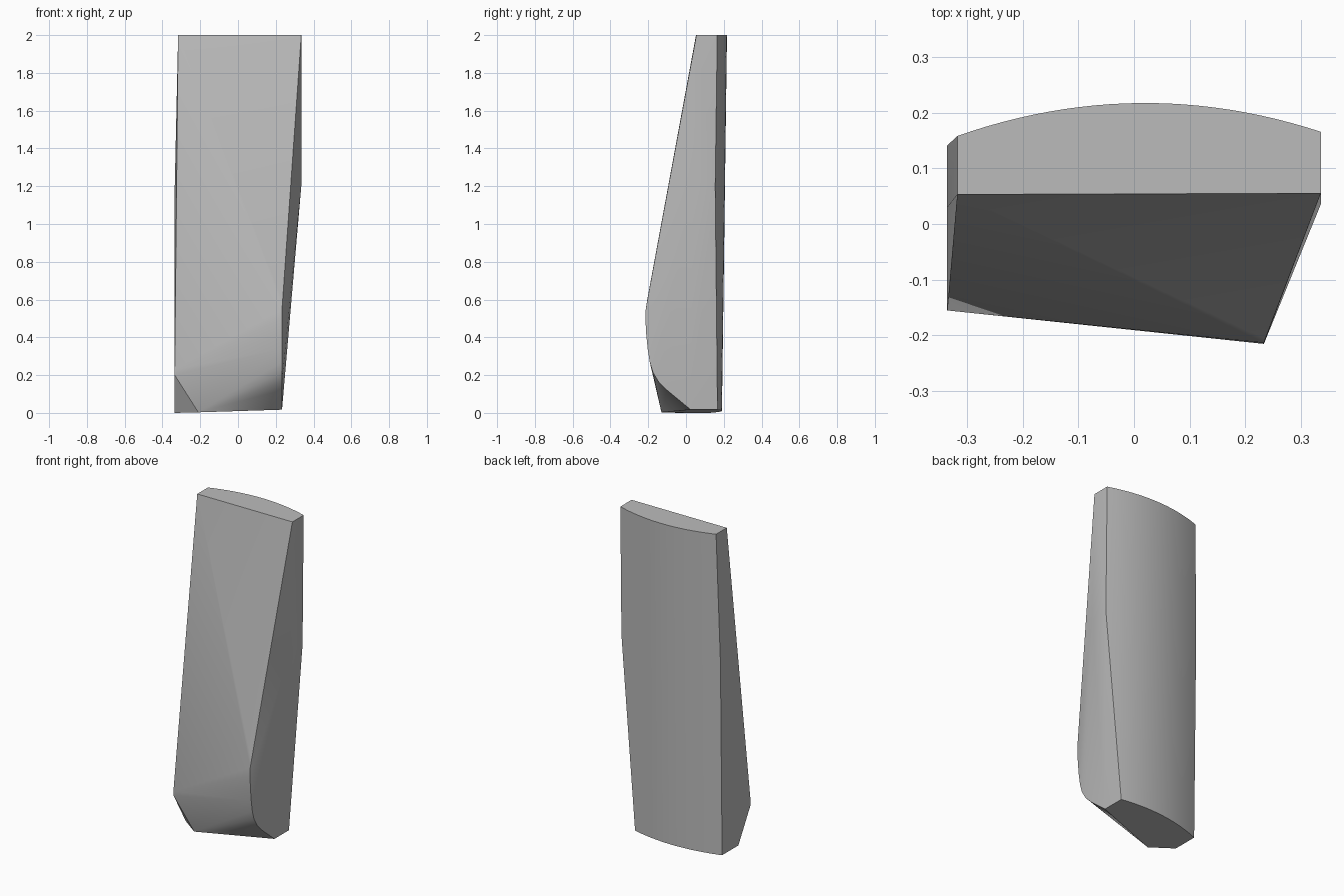
import bpy, bmesh, math

cube = bpy.data.objects.get("Cube")
if cube:
    bpy.data.objects.remove(cube, do_unlink=True)

stone = bpy.data.materials.new("stone_grey")
stone.use_nodes = True
grey = (0.5, 0.5, 0.5, 1.0)
stone.diffuse_color = grey
stone.node_tree.nodes["Principled BSDF"].inputs["Base Color"].default_value = grey


def back_y(x, z):
    """Bowed back surface, leaning slightly."""
    return 0.19 + 0.0135 * z - 0.52 * (x - 0.02) ** 2


def bottom_z(x):
    return 0.03 * (x + 0.335)


STEPS = 24


def back_arc(left, right, height):
    """Points across the bowed back at one level."""
    points = []
    for i in range(STEPS + 1):
        x = left + (right - left) * i / STEPS
        z = bottom_z(x) if height is None else height
        points.append((x, back_y(x, z), z))
    return points


# Back: top, shoulder and foot arcs
points = back_arc(-0.317, 0.335, 2.0)
points += back_arc(-0.335, 0.335, 1.2)
points += back_arc(-0.335, 0.233, None)

# Front top edge and side shoulders
points += [(-0.317, 0.053, 2), (0.335, 0.055, 2),
           (0.335, 0.035, 1.2), (-0.335, 0.03, 1.2)]

# Foot: lower left corner and clipped toe
points += [(-0.335, -0.155, 0.23), (-0.335, -0.152, 0.2),
           (-0.335, -0.035, 0), (-0.21, -0.13, 0.003)]

# Foot: rounded lower right edge
nose = [(-0.205, 0.6), (-0.213, 0.55), (-0.215, 0.5), (-0.211, 0.42),
        (-0.203, 0.34), (-0.192, 0.27), (-0.175, 0.215), (-0.145, 0.165),
        (-0.1, 0.12), (0.025, 0.017)]
points += [(0.233, y, z) for y, z in nose]

# Slab: convex block wrapped around the guide points
bm = bmesh.new()
for p in points:
    bm.verts.new(p)
hull = bmesh.ops.convex_hull(bm, input=bm.verts[:])
bmesh.ops.delete(bm, geom=[v for v in bm.verts if not v.link_faces], context='VERTS')
bmesh.ops.dissolve_limit(bm, angle_limit=math.radians(0.3),
                         verts=bm.verts[:], edges=bm.edges[:])
bmesh.ops.recalc_face_normals(bm, faces=bm.faces[:])

mesh = bpy.data.meshes.new("slab")
bm.to_mesh(mesh)
bm.free()
slab = bpy.data.objects.new("slab", mesh)
bpy.context.collection.objects.link(slab)
mesh.materials.append(stone)

bpy.ops.object.select_all(action='DESELECT')
slab.select_set(True)
bpy.context.view_layer.objects.active = slab
bpy.ops.object.shade_smooth_by_angle(angle=math.radians(30))
